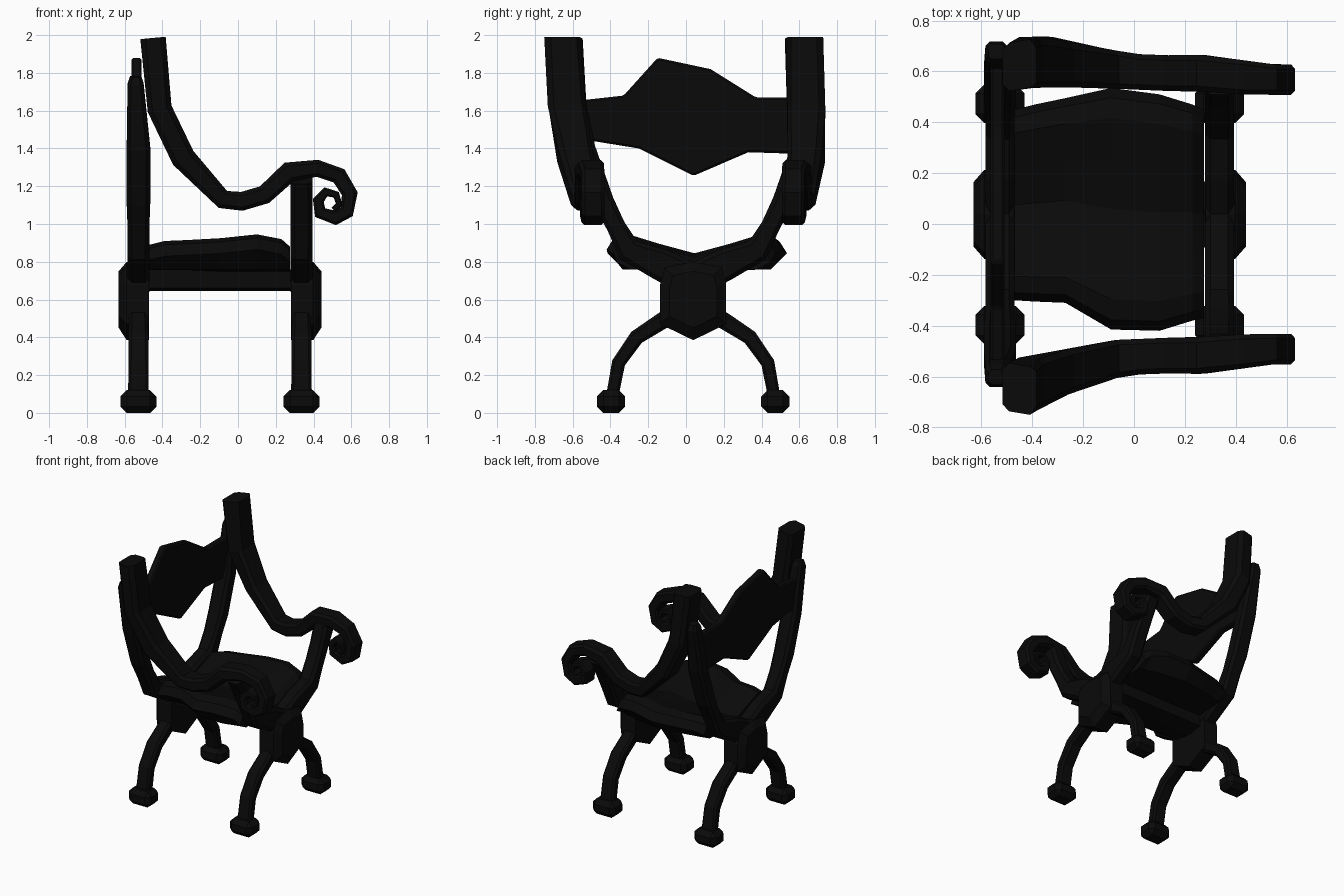
import bpy, bmesh
from mathutils import Vector

if "Cube" in bpy.data.objects:
    bpy.data.objects.remove(bpy.data.objects["Cube"])

BLACK = bpy.data.materials.new("black_finish")
BLACK.diffuse_color = (0.003, 0.003, 0.003, 1)
BLACK.use_nodes = True
BLACK.node_tree.nodes["Principled BSDF"].inputs["Base Color"].default_value = BLACK.diffuse_color
MID = 0.038            # symmetry line of the frame in y


def finish(name, bm, bevel=0):
    bmesh.ops.recalc_face_normals(bm, faces=bm.faces)
    me = bpy.data.meshes.new(name)
    bm.to_mesh(me)
    bm.free()
    me.materials.append(BLACK)
    ob = bpy.data.objects.new(name, me)
    bpy.context.collection.objects.link(ob)
    if bevel:
        m = ob.modifiers.new("bevel", 'BEVEL')
        m.width, m.segments = bevel, 1
    return ob


def loft(name, rings, bevel=0):
    bm = bmesh.new()
    rows = [[bm.verts.new(p) for p in r] for r in rings]
    n = len(rows[0])
    for a, b in zip(rows, rows[1:]):
        for i in range(n):
            j = (i + 1) % n
            bm.faces.new((a[i], a[j], b[j], b[i]))
    bm.faces.new(rows[0])
    bm.faces.new(rows[-1])
    return finish(name, bm, bevel)


def sweep(name, pts, place):
    """Chamfered bar along a planar path; pts = (u, v, width, depth), place maps (u, v, k) to 3D."""
    rings = []
    for i, (u, v, w, d) in enumerate(pts):
        p = Vector((u, v))
        t = Vector((0, 0))
        if i > 0:
            t += (p - Vector(pts[i - 1][:2])).normalized()
        if i < len(pts) - 1:
            t += (Vector(pts[i + 1][:2]) - p).normalized()
        t.normalize()
        n = Vector((-t.y, t.x))
        a, b = w / 2, d / 2
        c = min(a, b) * 0.4
        sec = [(a, b - c), (a - c, b), (c - a, b), (-a, b - c),
               (-a, c - b), (c - a, -b), (a - c, -b), (a, c - b)]
        rings.append([place(p.x + n.x * s, p.y + n.y * s, k) for s, k in sec])
    return loft(name, rings)


def slab(name, outline, x0, x1, bevel=0):
    return loft(name, [[(x, y, z) for y, z in outline] for x in (x0, x1)], bevel)


# Frame paths, measured outwards from the symmetry line
LEG = [(0.06, 0.53, 0.10, 0.10), (0.16, 0.49, 0.09, 0.10), (0.30, 0.40, 0.08, 0.105),
       (0.395, 0.265, 0.072, 0.105), (0.43, 0.08, 0.065, 0.11)]
LIMB = [(0.0, 0.70, 0.18, 0.115), (0.17, 0.785, 0.17, 0.115), (0.34, 0.86, 0.13, 0.115),
        (0.41, 0.99, 0.10, 0.115)]
FRONT_TOP = [(0.47, 1.11, 0.105, 0.115), (0.53, 1.24, 0.13, 0.115)]
BACK_TOP = [(0.475, 1.12, 0.11, 0.125), (0.57, 1.40, 0.105, 0.125), (0.635, 1.74, 0.09, 0.085),
            (0.64, 1.78, 0.06, 0.06)]

for place_name, cx, top in (("front", 0.336, FRONT_TOP), ("back", -0.527, BACK_TOP)):
    out = 1 if cx > 0 else -1
    for side, s in (("left", -1), ("right", 1)):
        at = lambda u, v, k: (cx + k - (0.015 if v > 1.7 else 0), MID + s * u, v)
        sweep(f"{place_name}_{side}_leg", LEG, at)
        sweep(f"{place_name}_{side}_post", LIMB + top, at)
        # Chamfered block foot
        y = MID + s * 0.435
        slab(f"{place_name}_{side}_foot",
             [(y - 0.075, 0), (y + 0.075, 0), (y + 0.075, 0.12), (y - 0.075, 0.12)],
             cx - 0.096, cx + 0.096, 0.034)
    # Crossing block with a tapered outer boss
    hub = [(-0.175, 0.68), (-0.175, 0.47), (0, 0.385), (0.175, 0.47), (0.175, 0.68), (0.15, 0.77),
           (0, 0.80), (-0.15, 0.77)]
    rings = []
    for dx, f in ((-0.055, 1), (0.062, 1), (0.105, 0.72)):
        rings.append([(cx + out * dx, MID + y * f, 0.62 + (z - 0.62) * f) for y, z in hub])
    loft(f"{place_name}_crossing_block", rings)

# Arms: sloping down from the tall back, ending in a scroll
ARM = [(-.45, 1.985, .135), (-.415, 1.61, .13), (-.29, 1.35, .13), (-.08, 1.13, .10),
       (.02, 1.12, .10), (.14, 1.155, .10), (.27, 1.275, .11), (.42, 1.295, .09),
       (.535, 1.255, .09), (.592, 1.16, .085), (.575, 1.065, .08), (.515, 1.033, .078),
       (.435, 1.06, .07), (.425, 1.125, .06), (.465, 1.17, .05), (.52, 1.155, .04),
       (.535, 1.105, .035), (.505, 1.075, .03)]
SPAN = [.63, .645, .61, .57, .56, .555, .555, .54, .53]
DEEP = [.19, .20, .18, .15, .14, .14, .145, .135, .12]
path = [(x, z, w, DEEP[min(i, 8)]) for i, (x, z, w) in enumerate(ARM)]


def arm_span(x):
    stations = [(a[0], s) for a, s in zip(ARM, SPAN)]
    if x <= stations[0][0]:
        return stations[0][1]
    for (xa, sa), (xb, sb) in zip(stations, stations[1:]):
        if x <= xb:
            return sa + (sb - sa) * (x - xa) / (xb - xa)
    return SPAN[-1]


for side, s in (("left", -1), ("right", 1)):
    sweep(f"{side}_scroll_arm", path,
          lambda x, z, k: (x, MID - 0.05 * min(1, max(0, (z - 1.2) / 0.6)) * (x < 0)
                           + s * arm_span(x) + k, z))

# Backrest panel between the rear posts
slab("back_panel", [(-.60, 1.65), (-.33, 1.68), (-.15, 1.88), (.13, 1.82), (.37, 1.67), (.66, 1.67),
                    (.63, 1.37), (.33, 1.38), (.04, 1.255), (-.25, 1.40), (-.56, 1.45)],
     -0.565, -0.51, 0.01)

# Sagging seat: the cross-section (t across, z) is lofted along x
SECTION = [(-1, .84), (-.92, .90), (-.75, .92), (-.4, .87), (0, .82), (.4, .87), (.75, .92), (.92, .90),
           (1, .84), (.82, .76), (.42, .755), (0, .73), (-.42, .755), (-.82, .76)]
STATIONS = [(-.47, -.30, .45, -.03), (-.39, -.305, .47, -.01), (-.27, -.31, .495, -.005),
            (-.09, -.415, .535, .005), (.10, -.42, .51, .025), (.23, -.38, .47, .0),
            (.275, -.37, .45, -.04)]
loft("seat", [[(x, (a + b) / 2 + t * (b - a) / 2, z + (lift if z > .8 else 0)) for t, z in SECTION]
              for x, a, b, lift in STATIONS])

# Beam under the seat joining the crossing blocks
slab("seat_beam", [(MID - .13, .76), (MID - .13, .66), (MID, .645), (MID + .13, .66), (MID + .13, .76)],
     -.48, .29)
